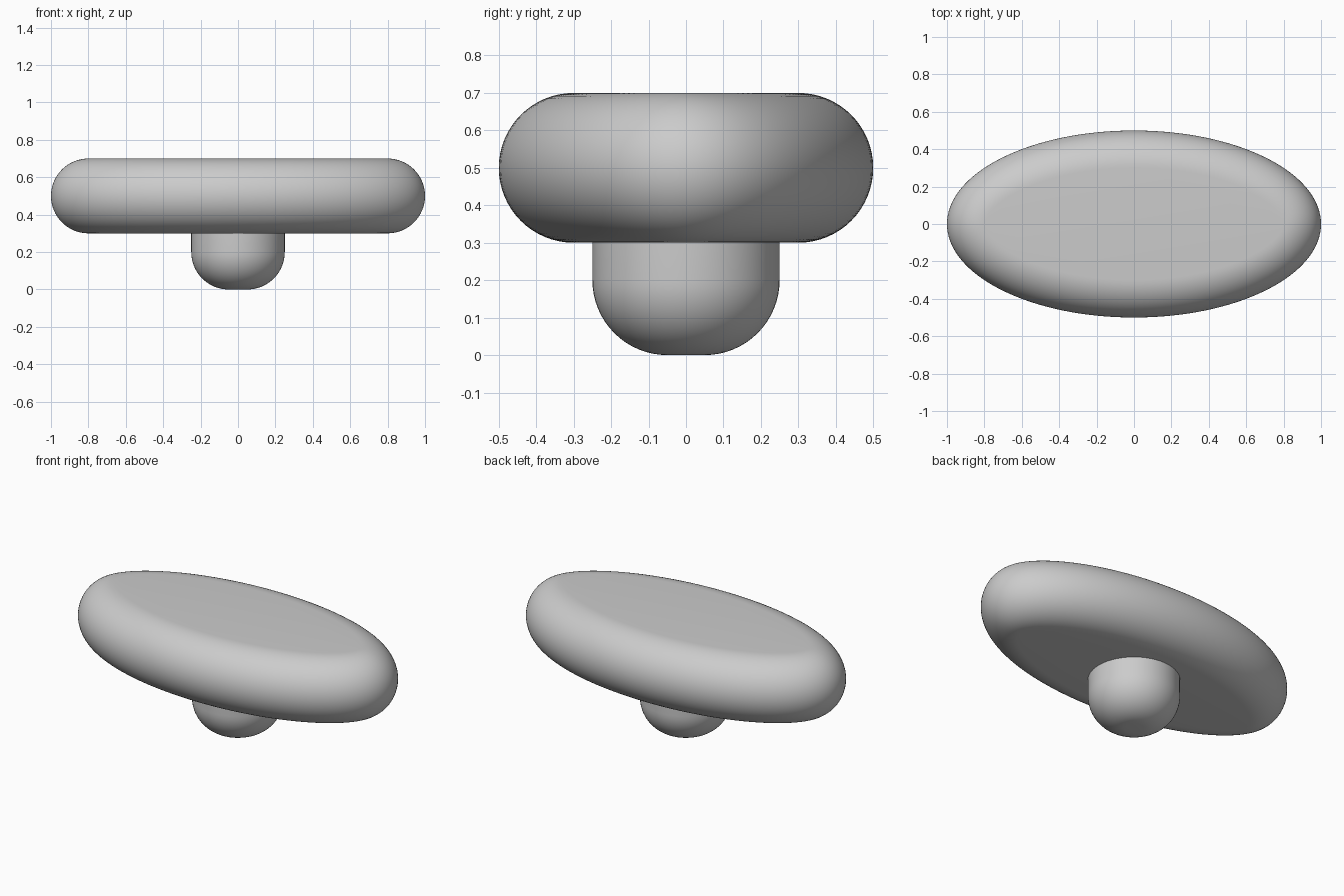
import bpy, bmesh
from math import sin, cos, pi, hypot, radians

cube = bpy.data.objects.get("Cube")
if cube:
    bpy.data.objects.remove(cube, do_unlink=True)

GREY = (0.6, 0.6, 0.6, 1)
mat = bpy.data.materials.new("plain grey")
mat.use_nodes = True
mat.diffuse_color = GREY
mat.node_tree.nodes["Principled BSDF"].inputs["Base Color"].default_value = GREY


def offset_ellipse(a, b, inset, z, count):
    """Ellipse moved inward along its normals by a constant distance."""
    ring = []
    for i in range(count):
        t = 2 * pi * i / count
        nx, ny = b * cos(t), a * sin(t)
        n = hypot(nx, ny)
        ring.append((a * cos(t) - inset * nx / n, b * sin(t) - inset * ny / n, z))
    return ring


def rounded_solid(name, a, b, profile, count):
    """Loft rings given as (inset, height) pairs, and cap both ends."""
    bm = bmesh.new()
    rings = [[bm.verts.new(p) for p in offset_ellipse(a, b, inset, z, count)]
             for inset, z in profile]
    for low, high in zip(rings, rings[1:]):
        for i in range(count):
            j = (i + 1) % count
            bm.faces.new((low[i], low[j], high[j], high[i]))
    bm.faces.new(rings[0][::-1])
    bm.faces.new(rings[-1])
    mesh = bpy.data.meshes.new(name)
    bm.to_mesh(mesh)
    bm.free()
    mesh.materials.append(mat)
    obj = bpy.data.objects.new(name, mesh)
    bpy.context.collection.objects.link(obj)
    bpy.ops.object.select_all(action="DESELECT")
    obj.select_set(True)
    bpy.context.view_layer.objects.active = obj
    bpy.ops.object.shade_smooth_by_angle(angle=radians(40))
    return obj


R = 0.2      # edge rounding
STEPS = 16


def fillet(centre_z, start, end, steps):
    """Quarter or half round edge as (inset, height) pairs."""
    angles = [start + (end - start) * k / steps for k in range(steps + 1)]
    return [(R - R * cos(t), centre_z + R * sin(t)) for t in angles]


# Oval top with a fully rounded rim
rounded_solid("oval_top", 1, 0.5, fillet(0.5, -pi / 2, pi / 2, 2 * STEPS), 128)

# Round foot with a rounded lower edge
rounded_solid("foot", 0.25, 0.25, fillet(R, -pi / 2, 0, STEPS) + [(0, 0.3)], 64)
